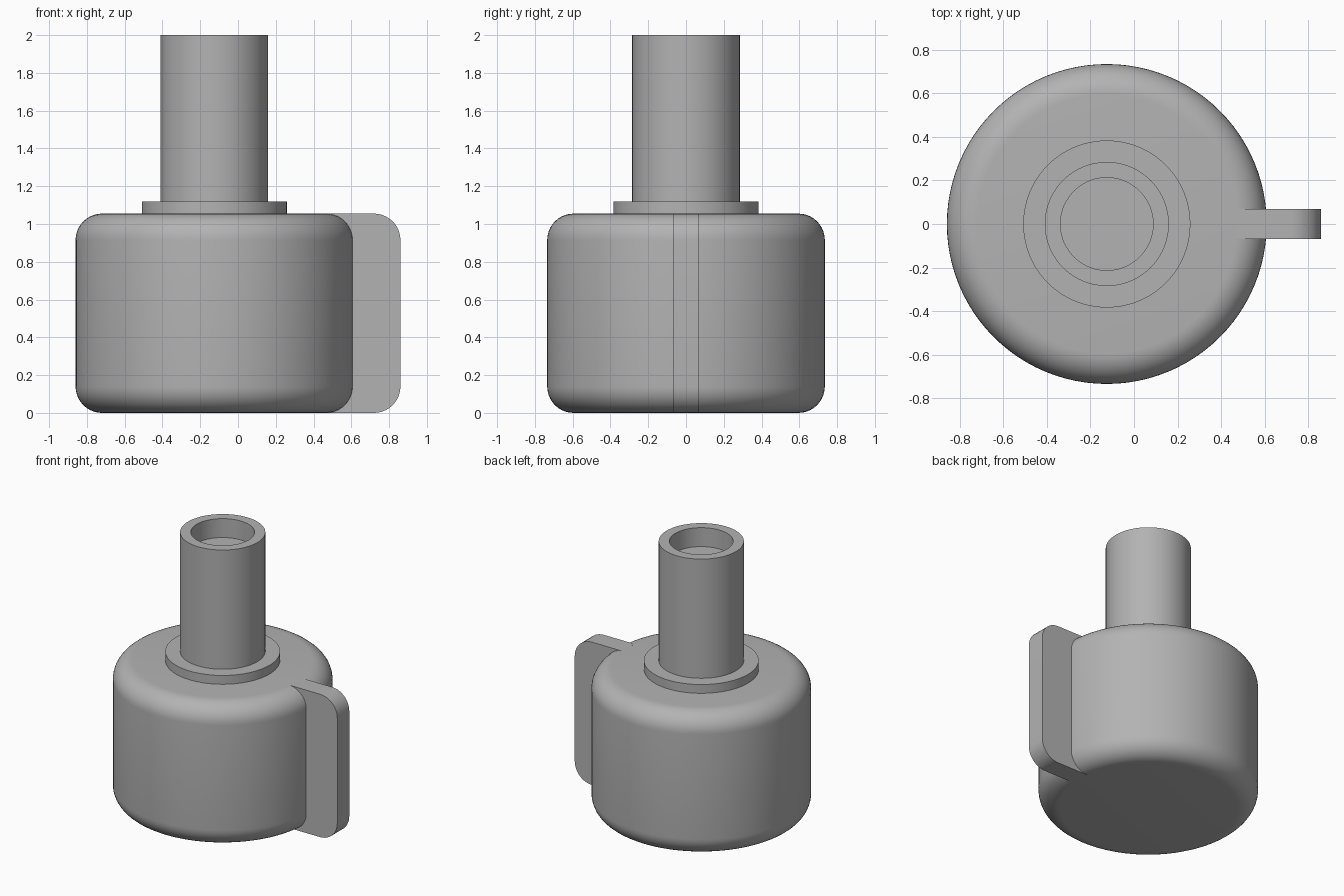
import bpy, bmesh, math
from mathutils import Matrix, Vector

cube = bpy.data.objects.get("Cube")
if cube:
    bpy.data.objects.remove(cube, do_unlink=True)

AXIS_X = -0.125
BODY_R, BODY_H, FILLET = 0.735, 1.055, 0.14
FIN_END, FIN_HALF = 0.86, 0.07

grey = bpy.data.materials.new("plain_grey")
grey.use_nodes = True
COLOUR = (0.45, 0.45, 0.45, 1)
grey.diffuse_color = COLOUR
grey.node_tree.nodes["Principled BSDF"].inputs["Base Color"].default_value = COLOUR


def finish(name, bm):
    bmesh.ops.recalc_face_normals(bm, faces=bm.faces[:])
    mesh = bpy.data.meshes.new(name)
    bm.to_mesh(mesh)
    bm.free()
    obj = bpy.data.objects.new(name, mesh)
    bpy.context.collection.objects.link(obj)
    mesh.materials.append(grey)
    bpy.ops.object.select_all(action="DESELECT")
    obj.select_set(True)
    bpy.context.view_layer.objects.active = obj
    bpy.ops.object.shade_smooth_by_angle(angle=math.radians(30))
    return obj


def arc(cx, cz, r, start, steps=10):
    """Quarter circle, anticlockwise from the start angle in degrees."""
    angles = [math.radians(start + 90 * i / steps) for i in range(steps + 1)]
    return [(cx + r * math.cos(a), cz + r * math.sin(a)) for a in angles]


def lathe(name, profile, steps=96):
    """Spin an (r, z) profile that starts and ends on the axis."""
    bm = bmesh.new()
    verts = [bm.verts.new((r, 0, z)) for r, z in profile]
    edges = [bm.edges.new(pair) for pair in zip(verts, verts[1:])]
    bmesh.ops.spin(bm, geom=verts + edges, axis=(0, 0, 1), cent=(0, 0, 0),
                   angle=math.tau, steps=steps)
    bmesh.ops.remove_doubles(bm, verts=bm.verts[:], dist=1e-5)
    bmesh.ops.transform(bm, matrix=Matrix.Translation((AXIS_X, 0, 0)), verts=bm.verts[:])
    return finish(name, bm)


# Rounded drum
inner = BODY_R - FILLET
lathe("body", [(0, 0)] + arc(inner, FILLET, FILLET, -90)
      + arc(inner, BODY_H - FILLET, FILLET, 0) + [(0, BODY_H)])

# Flange and neck with a shallow blind bore
FLANGE_R, FLANGE_TOP = 0.384, 1.12
NECK_R, BORE_R, BORE_FLOOR = 0.285, 0.213, 1.86
lathe("collar", [(0, BODY_H - 0.02), (FLANGE_R, BODY_H - 0.02),
                 (FLANGE_R, FLANGE_TOP), (0, FLANGE_TOP)])
lathe("neck", [(0, FLANGE_TOP - 0.02), (NECK_R, FLANGE_TOP - 0.02), (NECK_R, 2),
               (BORE_R, 2), (BORE_R, BORE_FLOOR), (0, BORE_FLOOR)])

# Side fin with rounded outer corners, rooted where the drum's flat top ends
root, corner = AXIS_X + inner, FIN_END - FILLET
outline = ([(root, 0)] + arc(corner, FILLET, FILLET, -90)
           + arc(corner, BODY_H - FILLET, FILLET, 0) + [(root, BODY_H)])
bm = bmesh.new()
face = bm.faces.new([bm.verts.new((x, -FIN_HALF, z)) for x, z in outline])
side = bmesh.ops.extrude_face_region(bm, geom=[face])
bmesh.ops.translate(bm, vec=Vector((0, 2 * FIN_HALF, 0)),
                    verts=[v for v in side["geom"] if isinstance(v, bmesh.types.BMVert)])
finish("side_fin", bm)
